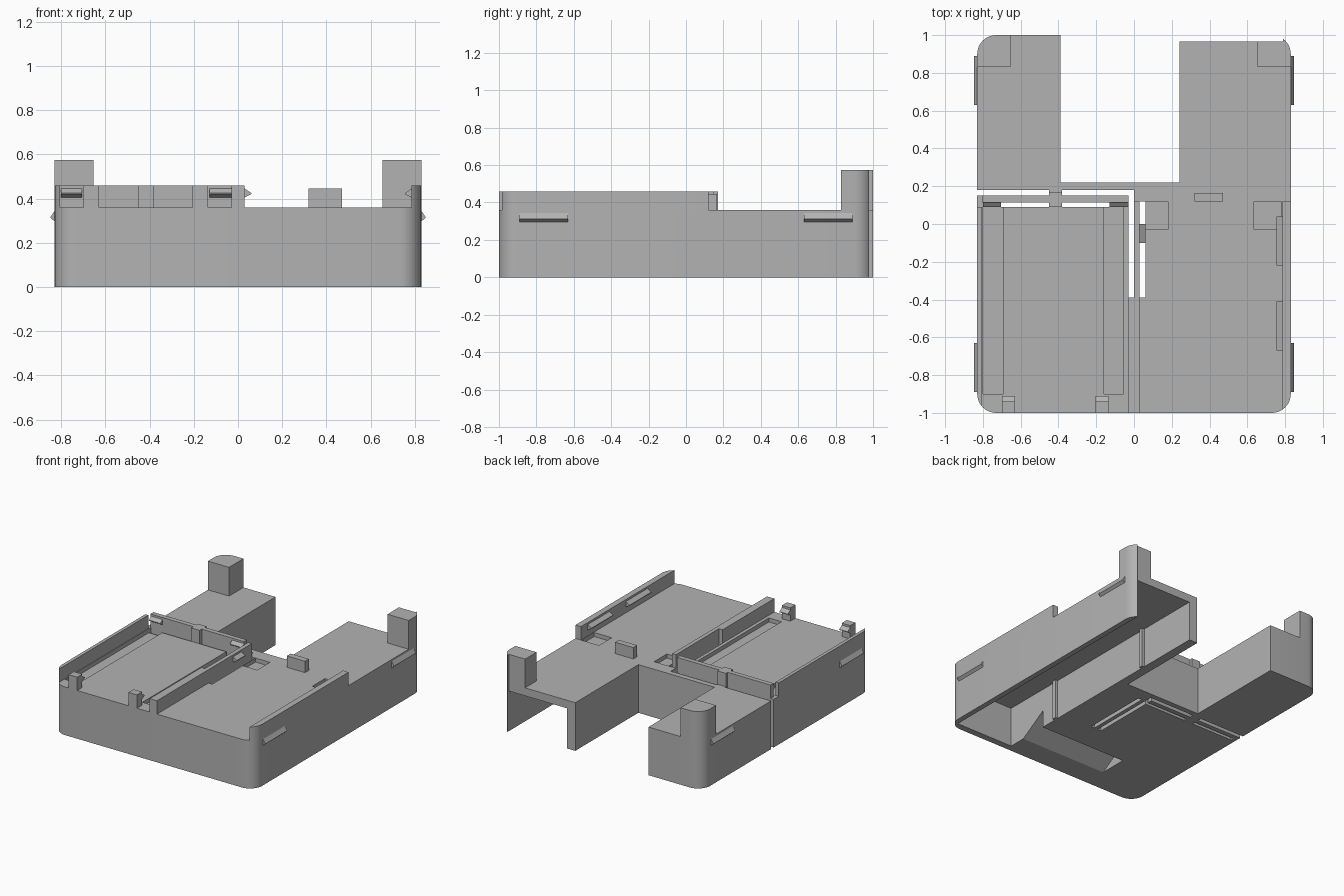
import bpy, bmesh, math

if "Cube" in bpy.data.objects:
    bpy.data.objects.remove(bpy.data.objects["Cube"], do_unlink=True)

grey = bpy.data.materials.new("plain grey plastic")
grey.use_nodes = True
COLOUR = (0.45, 0.45, 0.45, 1)
grey.diffuse_color = COLOUR
grey.node_tree.nodes["Principled BSDF"].inputs["Base Color"].default_value = COLOUR

DECK, RIM, POST = 0.36, 0.46, 0.575
W, L, R = 0.83, 1.0, 0.1


def prism(name, profile, axis, a, b):
    """Extrude a 2D profile along one axis from a to b."""
    place = {"x": lambda u, v, t: (t, u, v),
             "y": lambda u, v, t: (u, t, v),
             "z": lambda u, v, t: (u, v, t)}[axis]
    bm = bmesh.new()
    ends = [[bm.verts.new(place(u, v, t)) for u, v in profile] for t in (a, b)]
    for ring in ends:
        bm.faces.new(ring)
    n = len(profile)
    for i in range(n):
        j = (i + 1) % n
        bm.faces.new((ends[0][i], ends[0][j], ends[1][j], ends[1][i]))
    bmesh.ops.recalc_face_normals(bm, faces=bm.faces[:])
    mesh = bpy.data.meshes.new(name)
    bm.to_mesh(mesh)
    bm.free()
    mesh.materials.append(grey)
    obj = bpy.data.objects.new(name, mesh)
    bpy.context.collection.objects.link(obj)
    return obj


def box(name, x0, x1, y0, y1, z0, z1):
    return prism(name, [(x0, y0), (x1, y0), (x1, y1), (x0, y1)], "z", z0, z1)


def rounded_slab(name, z0, z1):
    """Full footprint with rounded corners."""
    pts = []
    for k, (sx, sy) in enumerate(((1, 1), (-1, 1), (-1, -1), (1, -1))):
        for i in range(9):
            ang = math.pi / 2 * (k + i / 8)
            pts.append((sx * (W - R) + R * math.cos(ang), sy * (L - R) + R * math.sin(ang)))
    return prism(name, pts, "z", z0, z1)


def carve(obj, cutters, operation="DIFFERENCE"):
    """Run booleans, keep the result and discard the cutters."""
    for c in cutters:
        c.hide_render = True
        mod = obj.modifiers.new("carve", "BOOLEAN")
        mod.operation, mod.solver, mod.object = operation, "EXACT", c
    bpy.context.view_layer.update()
    graph = bpy.context.evaluated_depsgraph_get()
    mesh = bpy.data.meshes.new_from_object(obj.evaluated_get(graph))
    obj.modifiers.clear()
    obj.data = mesh
    for c in cutters:
        bpy.data.objects.remove(c, do_unlink=True)


def cut(x0, x1, y0, y1, z0=-0.1, z1=0.7):
    return box("cutter", x0, x1, y0, y1, z0, z1)


def footprint_piece(name, x0, x1, y0, y1, z1):
    """Part of the rounded footprint standing on the deck."""
    obj = rounded_slab(name, DECK, z1)
    carve(obj, [cut(x0, x1, y0, y1)], "INTERSECT")
    return obj


def trim_back():
    return cut(0.1, 0.79, 0.965, 1.2)


# Main shell: rear bay, underside channel, flex slots and pockets
body = rounded_slab("body", 0, DECK)
carve(body, [
    cut(-0.39, 0.24, 0.22, 1.2),
    trim_back(),
    cut(0.31, 0.79, -0.95, 1.2, -0.1, 0.30),
    prism("cutter", [(-0.82, 0), (-0.835, -0.01), (-0.61, -0.01), (-0.61, 0.13)], "x", -0.41, 0.34),
    # flex slots around the rear and inner retaining walls
    cut(-0.90, -0.45, 0.15, 0.18),
    cut(-0.38, -0.03, 0.15, 0.18),
    cut(-0.80, -0.45, 0.09, 0.115),
    cut(-0.38, -0.03, 0.09, 0.115),
    cut(-0.03, 0.0, -0.39, 0.18),
    cut(0.03, 0.06, -0.39, 0.12),
    # shallow side ledges beside the raised bed
    cut(-0.80, -0.69, -0.90, 0.09, 0.33),
    cut(-0.16, -0.055, -0.90, 0.09, 0.33),
    # small pockets in the deck
    cut(0.061, 0.18, -0.03, 0.12, 0.33),
    cut(0.635, 0.78, -0.03, 0.12, 0.33),
])

# Stiffening ribs inside the channel
for i, y in enumerate((0.45, -0.48)):
    box(f"channel_rib_{i + 1}", 0.31, 0.33, y, y + 0.03, 0, 0.30)

# Side walls and rear corner posts
left_wall = footprint_piece("left_side_wall", 0.785, 0.9, -1.1, 0.12, RIM)
right_wall = footprint_piece("right_side_wall", -0.9, -0.805, -1.1, 0.09, RIM)
right_post = footprint_piece("right_corner_post", -0.9, -0.655, 0.83, 1.1, POST)
left_post = footprint_piece("left_corner_post", 0.655, 0.9, 0.83, 1.1, POST)
carve(left_post, [trim_back()])

# Retaining walls around the bed
box("rear_retaining_wall", -0.805, -0.03, 0.115, 0.15, DECK, RIM)
box("rear_wall_bridge", -0.45, -0.38, 0.09, 0.17, DECK, RIM)
box("inner_wall_front", -0.03, 0.03, -1.0, -0.39, DECK, RIM)
box("inner_wall_rear", 0.0, 0.03, -0.39, 0.12, DECK, RIM)
box("deck_tab", 0.32, 0.47, 0.12, 0.165, DECK, 0.445)


def catch(name, axis, base, tip, a, b, z0=0.405, z1=0.445):
    """Small ridge with a sloped nose."""
    prism(name, [(base, z0), (tip, z0 + 0.015), (tip, z0 + 0.02), (base, z1)], axis, a, b)


# Snap catches on the walls
catch("rear_catch_1", "x", 0.115, 0.09, -0.80, -0.705)
catch("rear_catch_2", "x", 0.115, 0.09, -0.13, -0.03)
catch("inner_catch", "y", 0.03, 0.06, -0.10, 0.0)
catch("left_catch_1", "y", 0.785, 0.755, -0.22, 0.04)
catch("left_catch_2", "y", 0.785, 0.755, -0.67, -0.41)

# Front hook posts
for i, x in enumerate((-0.70, -0.205)):
    box(f"front_hook_post_{i + 1}", x, x + 0.07, -1.0, -0.94, DECK, RIM)
    catch(f"front_hook_{i + 1}", "x", -0.94, -0.91, x, x + 0.07)

# Outer snap ridges on both sides
for side, s in (("left", 1), ("right", -1)):
    for place, y in (("front", -0.89), ("rear", 0.63)):
        catch(f"{side}_{place}_ridge", "y", s * W, s * 0.848, y, y + 0.26, 0.297, 0.345)

# Smooth the rounded corners only
bpy.ops.object.select_all(action="DESELECT")
for obj in (body, left_wall, right_wall, left_post, right_post):
    obj.select_set(True)
bpy.context.view_layer.objects.active = body
bpy.ops.object.shade_smooth_by_angle(angle=math.radians(30))
